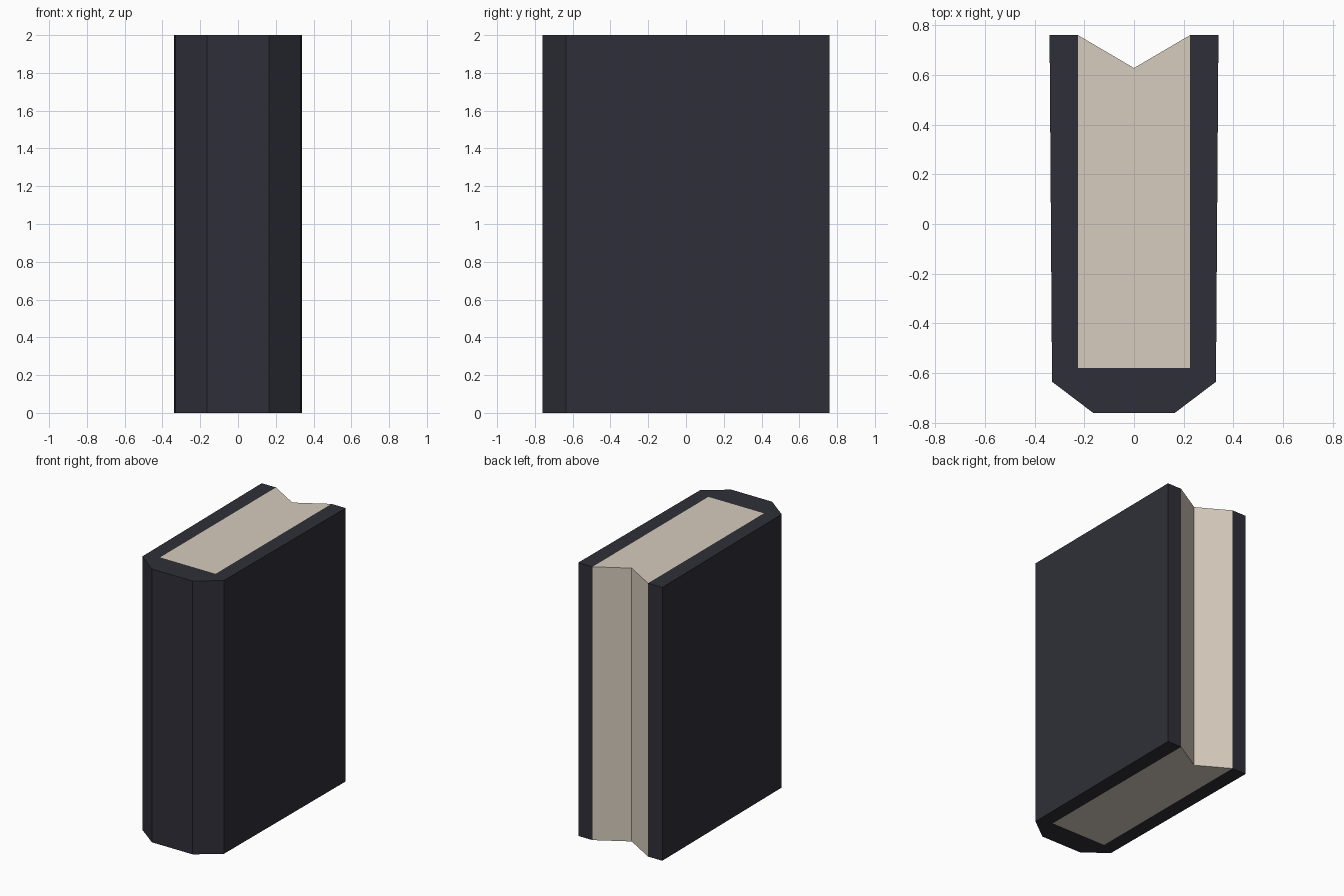
import bpy, bmesh

if "Cube" in bpy.data.objects:
    bpy.data.objects.remove(bpy.data.objects["Cube"])

HEIGHT = 2.0


def material(name, rgb):
    m = bpy.data.materials.new(name)
    m.diffuse_color = (*rgb, 1.0)
    m.use_nodes = True
    m.node_tree.nodes["Principled BSDF"].inputs["Base Color"].default_value = m.diffuse_color
    return m


def prism(name, outline, mat, hidden_edges=()):
    """Upright prism from a counter-clockwise outline; hidden_edges get no wall."""
    bm = bmesh.new()
    low = [bm.verts.new((x, y, 0)) for x, y in outline]
    top = [bm.verts.new((x, y, HEIGHT)) for x, y in outline]
    bm.faces.new(low[::-1])
    bm.faces.new(top)
    n = len(outline)
    for i in range(n):
        if i not in hidden_edges:
            j = (i + 1) % n
            bm.faces.new((low[i], low[j], top[j], top[i]))
    mesh = bpy.data.meshes.new(name)
    bm.to_mesh(mesh)
    bm.free()
    mesh.materials.append(mat)
    obj = bpy.data.objects.new(name, mesh)
    bpy.context.collection.objects.link(obj)
    return obj


def mirrored(half):
    """Complete a right-hand half profile with its mirror image."""
    return half + [(-x, y) for x, y in reversed(half)]


cover_mat = material("dark slate cover", (0.028, 0.028, 0.040))
page_mat = material("cream paper", (0.672, 0.604, 0.508))

# Cover: two boards and a chamfered spine, open towards the back.
# The walls that touch the pages (edges 3, 4, 5 in the outline) stay open.
right_half = [(0.165, -0.76), (0.33, -0.635), (0.34, 0.76),
              (0.225, 0.76), (0.225, -0.58)]
prism("cover", mirrored(right_half), cover_mat, hidden_edges=(3, 4, 5))

# Page block: flush with the cover, with a V-shaped hollow fore edge
pages = [(-0.225, -0.58), (0.225, -0.58), (0.225, 0.76),
         (0.0, 0.628), (-0.225, 0.76)]
prism("pages", pages, page_mat, hidden_edges=(0, 1, 4))
